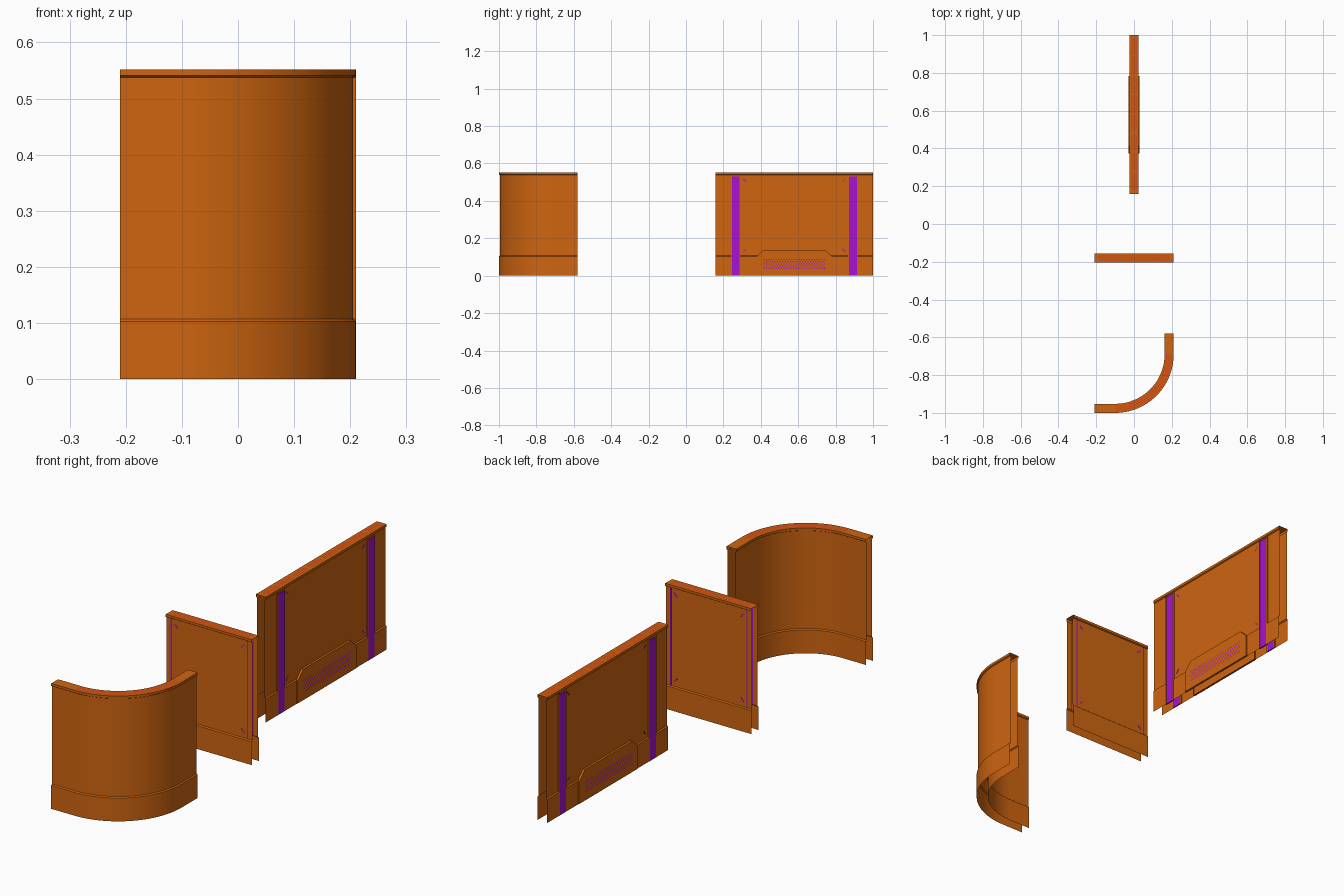
import bpy, bmesh, math
from mathutils import Matrix, Vector

if "Cube" in bpy.data.objects:
    bpy.data.objects.remove(bpy.data.objects["Cube"])


def material(name, rgb):
    m = bpy.data.materials.new(name)
    m.diffuse_color = (*rgb, 1)
    m.use_nodes = True
    m.node_tree.nodes["Principled BSDF"].inputs["Base Color"].default_value = m.diffuse_color
    return m


ORANGE = material("orange", (0.62, 0.13, 0.005))
PURPLE = material("purple", (0.38, 0.006, 0.66))
RED = material("red", (0.70, 0.055, 0.008))

HALF, INSET, TOP = 0.024, 0.019, 0.552


def finish(name, bm, mat, smooth=False):
    me = bpy.data.meshes.new(name)
    bm.to_mesh(me)
    bm.free()
    me.materials.append(mat)
    ob = bpy.data.objects.new(name, me)
    bpy.context.collection.objects.link(ob)
    if smooth:
        bpy.ops.object.select_all(action='DESELECT')
        ob.select_set(True)
        bpy.context.view_layer.objects.active = ob
        bpy.ops.object.shade_smooth_by_angle(angle=math.radians(30))
    return ob


def sweep(name, path, profiles, mat):
    # path: (position, tangent); profile: (sideways offset, height)
    bm = bmesh.new()
    for prof in profiles:
        rows = [[bm.verts.new((p.x - t.y * o, p.y + t.x * o, z)) for o, z in prof]
                for p, t in path]
        for a, b in zip(rows, rows[1:]):
            for j in range(len(prof) - 1):
                bm.faces.new((a[j], b[j], b[j + 1], a[j + 1]))
    finish(name, bm, mat, True)


def both_sides(prof):
    return [prof, [(-o, z) for o, z in reversed(prof)]]


def wall_shell(name, path):
    sweep(name + "_skirt", path, both_sides([(-HALF, 0), (-HALF, 0.103), (-INSET, 0.107)]), ORANGE)
    sweep(name + "_body", path, both_sides([(-INSET, 0.107), (-INSET, 0.538)]), ORANGE)
    edge = [(-INSET, 0.538), (-HALF, 0.541), (-HALF, TOP)]
    sweep(name + "_cap", path, [edge + [(-o, z) for o, z in reversed(edge)]], ORANGE)


def boxes(name, items, frame, mat):
    # items: (centre, size, turn about the wall normal)
    bm = bmesh.new()
    for c, s, turn in items:
        bmesh.ops.create_cube(bm, size=1, matrix=frame @ Matrix.Translation(c)
                              @ Matrix.Rotation(turn, 4, 'Y') @ Matrix.Diagonal((*s, 1)))
    finish(name, bm, mat)


def dots(name, items, radius, mat):
    bm = bmesh.new()
    for m in items:
        bmesh.ops.create_circle(bm, cap_ends=True, segments=8, radius=radius, matrix=m)
    finish(name, bm, mat)


def straight(frame, half_len):
    t = (frame.to_3x3() @ Vector((1, 0, 0)))
    return [(frame @ Vector((u, 0, 0)), t) for u in (-half_len, half_len)]


def corner_slits(name, frame, du):
    boxes(name, [((su * du, side * INSET, z), (0.022, 0.0016, 0.005), -su * sz * math.pi / 4)
                 for side in (-1, 1) for su in (-1, 1) for sz, z in ((1, 0.51), (-1, 0.135))],
          frame, PURPLE)


def top_holes(name, frame, half_len, bay=None):
    step, items = 0.0115, []
    for row in (-1, 0, 1):
        n = int(2 * half_len / step)
        for i in range(n):
            u = -half_len + step * (i + (0.75 if row else 0.25))
            if bay and (u + half_len) % bay < 0.012:
                continue
            items.append(frame @ Matrix.Translation((u, row * 0.0115, TOP + 0.0004)))
    dots(name, items, 0.0048, RED)


# long wall, running along y
long_f = Matrix.Translation((0, 0.579, 0)) @ Matrix.Rotation(math.pi / 2, 4, 'Z')
wall_shell("long_wall", straight(long_f, 0.421))
corner_slits("long_wall_corner_slits", long_f, 0.265)
top_holes("long_wall_top_grille", long_f, 0.41, 0.1025)

# purple uprights with thin rails on each side
SIDES = [(s, e) for s in (-1, 1) for e in (-1, 1)]
boxes("long_wall_purple_uprights",
      [((e * 0.313, s * 0.0215, 0.265), (0.042, 0.006, 0.53), 0) for s, e in SIDES], long_f, PURPLE)
boxes("long_wall_upright_rails",
      [((e * 0.313 + k * 0.0235, s * 0.0216, 0.269), (0.005, 0.0066, 0.538), 0)
       for s, e in SIDES for k in (-1, 1)], long_f, ORANGE)

# raised vent covers with cut upper corners
bm = bmesh.new()
outline = [(-0.205, 0.002), (0.205, 0.002), (0.205, 0.1), (0.165, 0.138), (-0.165, 0.138), (-0.205, 0.1)]
for s in (-1, 1):
    rings = [[bm.verts.new(long_f @ Vector((u, s * o, z))) for u, z in outline] for o in (INSET, 0.0285)]
    bm.faces.new(rings[1])
    for i in range(len(outline)):
        j = (i + 1) % len(outline)
        bm.faces.new((rings[0][i], rings[0][j], rings[1][j], rings[1][i]))
bmesh.ops.recalc_face_normals(bm, faces=bm.faces)
finish("long_wall_vent_covers", bm, ORANGE)
dots("long_wall_vent_holes",
     [long_f @ Matrix.Translation((-0.163 + 0.0135 * (i + 0.5 * (r % 2)), s * 0.0289, 0.04 + 0.0115 * r))
      @ Matrix.Rotation(-s * math.pi / 2, 4, 'X')
      for s in (-1, 1) for r in range(5) for i in range(25 - r % 2)], 0.0036, PURPLE)

# short wall, running along x
short_f = Matrix.Translation((0, -0.179, 0))
wall_shell("short_wall", straight(short_f, 0.21))
corner_slits("short_wall_corner_slits", short_f, 0.163)
top_holes("short_wall_top_grille", short_f, 0.19)
boxes("short_wall_purple_seams",
      [((e * 0.186, s * INSET, 0.322), (0.005, 0.0016, 0.43), 0) for s, e in SIDES], short_f, PURPLE)

# curved wall: quarter arc with a straight length at each end
R, C, N = 0.286, Vector((-0.1, -0.69, 0)), 32


def on_arc(a, r=R):
    return C + Vector((math.sin(a), -math.cos(a), 0)) * r


arc = [(on_arc(a), Vector((math.cos(a), math.sin(a), 0)))
       for a in (math.pi / 2 * i / N for i in range(N + 1))]
path = ([(arc[0][0] - Vector((0.11, 0, 0)), arc[0][1])] + arc
        + [(arc[-1][0] + Vector((0, 0.11, 0)), arc[-1][1])])
wall_shell("curved_wall", path)
dots("curved_wall_top_grille",
     [Matrix.Translation(on_arc(math.pi / 2 * (i + (0.75 if r else 0.25)) / 39, R + r * 0.0115)
                         + Vector((0, 0, TOP + 0.0004)))
      for r in (-1, 0, 1) for i in range(39)], 0.0048, RED)
